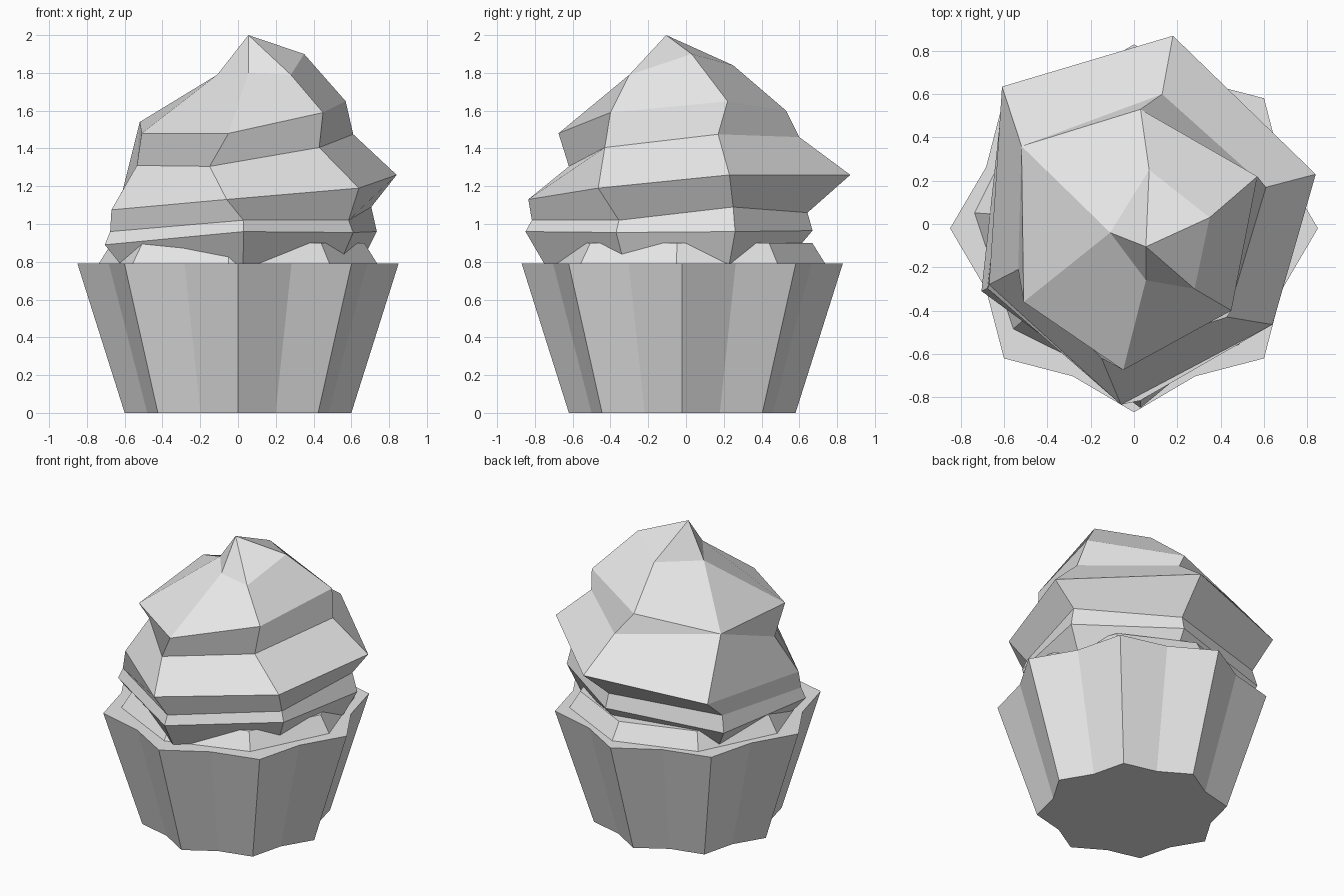
import bpy
import bmesh
from math import cos, sin, radians

default_cube = bpy.data.objects.get("Cube")
if default_cube:
    bpy.data.objects.remove(default_cube, do_unlink=True)

# One plain colour for the whole model
grey = bpy.data.materials.new("plain_grey")
grey.use_nodes = True
grey.diffuse_color = (0.8, 0.8, 0.8, 1)
grey.node_tree.nodes["Principled BSDF"].inputs["Base Color"].default_value = grey.diffuse_color


def circle(radii, z, count, turn=0.0, center_y=0.0):
    """Ring of points whose radius cycles through the given radii."""
    ring = []
    for i in range(count):
        angle = radians(turn + 360 * i / count)
        radius = radii[i % len(radii)]
        ring.append((radius * cos(angle), center_y + radius * sin(angle), z))
    return ring


def scaled(ring, factor, heights):
    """Copy of a ring, scaled about the axis and set to new heights."""
    return [(x * factor, y * factor, z) for (x, y, _), z in zip(ring, heights)]


def loft(name, rings):
    """Flat-shaded solid skinned through rings of equal point count."""
    bm = bmesh.new()
    layers = [[bm.verts.new(point) for point in ring] for ring in rings]
    count = len(rings[0])
    for low, high in zip(layers, layers[1:]):
        for i in range(count):
            j = (i + 1) % count
            bm.faces.new((low[i], low[j], high[j], high[i]))
    bm.faces.new(list(reversed(layers[0])))
    bm.faces.new(layers[-1])
    # Coinciding points close the tip and join the turns of the swirl
    bmesh.ops.remove_doubles(bm, verts=bm.verts, dist=0.001)
    bmesh.ops.recalc_face_normals(bm, faces=bm.faces)
    mesh = bpy.data.meshes.new(name)
    bm.to_mesh(mesh)
    bm.free()
    mesh.materials.append(grey)
    part = bpy.data.objects.new(name, mesh)
    bpy.context.collection.objects.link(part)
    return part


# Fluted paper cup: an eight-pointed star that widens upwards
loft("paper_cup", [
    circle((0.6, 0.52), 0, 16, center_y=-0.02),
    circle((0.85, 0.74), 0.79, 16, center_y=-0.02),
])

# Cake top showing between the cup rim and the icing
loft("cake_top", [
    circle((0.745,), 0.78, 8, turn=-4),
    circle((0.67,), 0.9, 8, turn=-4),
])

# Swirled icing: six-sided rings, each starting at the back left
# and running round past the front
lower_ridge = [(-0.62, 0.47, 0.92), (-0.705, -0.31, 0.89), (0.03, -0.85, 0.96),
               (0.61, -0.37, 0.955), (0.735, 0.26, 0.96), (0.15, 0.67, 0.965)]
middle_ridge = [(-0.61, 0.635, 1.18), (-0.67, -0.28, 1.075), (-0.06, -0.835, 1.13),
                (0.64, -0.465, 1.19), (0.84, 0.23, 1.26), (0.18, 0.87, 1.26)]
upper_valley = [(-0.52, 0.36, 1.54), (-0.535, -0.21, 1.31), (-0.15, -0.62, 1.305),
                (0.43, -0.43, 1.405), (0.61, 0.17, 1.475), (0.13, 0.6, 1.46)]
upper_ridge = [(-0.52, 0.36, 1.54), (-0.51, -0.36, 1.48), (-0.05, -0.675, 1.48),
               (0.45, -0.4, 1.59), (0.57, 0.22, 1.65), (0.03, 0.53, 1.6)]
shoulder = [(-0.11, -0.04, 1.79), (-0.11, -0.04, 1.79), (0.055, -0.26, 1.8),
            (0.28, -0.3, 1.79), (0.35, 0.03, 1.9), (0.07, 0.25, 1.84)]
tip = [(0.055, -0.105, 2)] * 6

underside = scaled(lower_ridge, 0.88, (0.8, 0.785, 0.785, 0.785, 0.785, 0.87))
lower_valley = scaled(lower_ridge, 0.96, (1.03, 0.96, 1.02, 1.02, 1.09, 1.06))

loft("icing_swirl", [underside, lower_ridge, lower_valley, middle_ridge,
                     upper_valley, upper_ridge, shoulder, tip])
